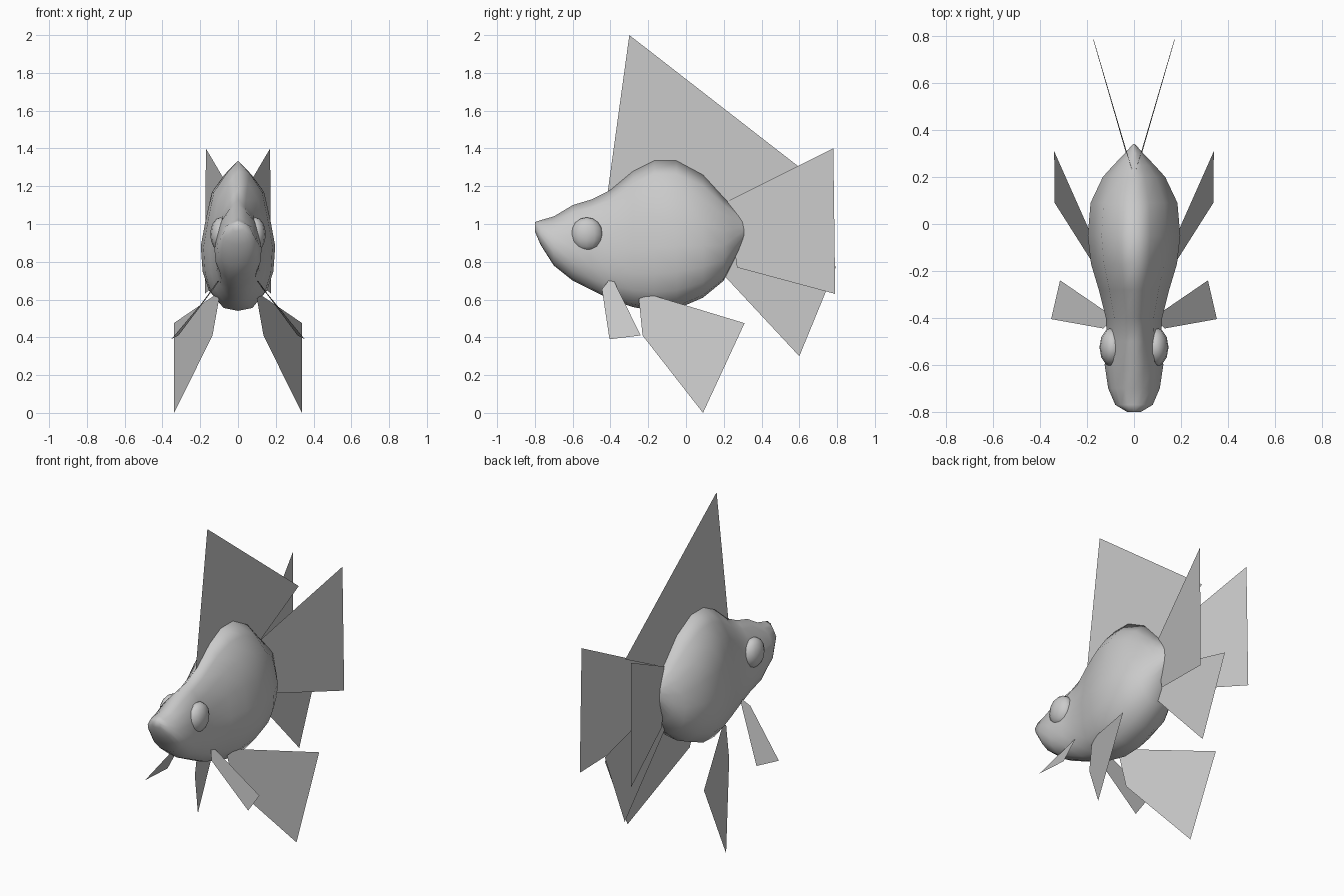
import bpy
import bmesh
from mathutils import Vector

# Remove the default cube only
default_cube = bpy.data.objects.get("Cube")
if default_cube:
    bpy.data.objects.remove(default_cube, do_unlink=True)


def make_material(name, colour):
    material = bpy.data.materials.new(name)
    material.use_nodes = True
    material.diffuse_color = colour
    shader = next(n for n in material.node_tree.nodes if n.type == "BSDF_PRINCIPLED")
    shader.inputs["Base Color"].default_value = colour
    return material


grey = make_material("plain grey", (0.59, 0.59, 0.59, 1))


def add_object(name, bm, smooth=False):
    mesh = bpy.data.meshes.new(name)
    bm.to_mesh(mesh)
    bm.free()
    mesh.materials.append(grey)
    for polygon in mesh.polygons:
        polygon.use_smooth = smooth
    obj = bpy.data.objects.new(name, mesh)
    bpy.context.collection.objects.link(obj)
    return obj


def add_fin(name, points):
    """A fin is a single thin sheet."""
    bm = bmesh.new()
    bm.faces.new([bm.verts.new(point) for point in points])
    return add_object(name, bm)


def add_fin_pair(name, points):
    add_fin("left_" + name, points)
    add_fin("right_" + name, [(-x, y, z) for x, y, z in reversed(points)])


# Body: half section from the ridge to the belly, as fractions of width and height
half_section = [(0, 1), (.35, .82), (.7, .58), (.87, .2), (1, -.15),
                (.95, -.5), (.78, -.75), (.42, -.96), (0, -1)]
section = half_section + [(-u, v) for u, v in reversed(half_section[1:-1])]

# Body stations: position along y, top, bottom, half width
stations = [(-.8, 1.01, .96, .03), (-.77, 1.02, .89, .08), (-.7, 1.04, .78, .11),
            (-.6, 1.1, .7, .125), (-.5, 1.13, .65, .115), (-.4, 1.18, .6, .12),
            (-.28, 1.28, .56, .15), (-.17, 1.335, .54, .183), (-.05, 1.335, .55, .197),
            (.09, 1.26, .61, .185), (.2, 1.14, .7, .133), (.25, 1.09, .8, .088),
            (.3, 1.04, .9, .04), (.34, 1, .96, .005)]

bm = bmesh.new()
rings = []
for y, top, bottom, width in stations:
    middle, half_height = (top + bottom) / 2, (top - bottom) / 2
    rings.append([bm.verts.new((u * width, y, middle + v * half_height))
                  for u, v in section])
for front, back in zip(rings, rings[1:]):
    for i in range(len(section)):
        j = (i + 1) % len(section)
        bm.faces.new((front[i], front[j], back[j], back[i]))
bm.faces.new(rings[0])
bm.faces.new(rings[-1])
bmesh.ops.recalc_face_normals(bm, faces=bm.faces)
add_object("body", bm, smooth=True)

# Eyes: shallow bulges on the sides of the head
for side, sign in (("left", 1), ("right", -1)):
    bm = bmesh.new()
    bmesh.ops.create_uvsphere(bm, u_segments=12, v_segments=8, radius=1)
    bmesh.ops.scale(bm, vec=Vector((.055, .085, .09)), verts=bm.verts)
    bmesh.ops.translate(bm, vec=Vector((sign * .092, -.525, .945)), verts=bm.verts)
    add_object(side + "_eye", bm, smooth=True)

# Centre fins
add_fin("dorsal_fin", [(0, -.42, 1.13), (0, -.3, 2), (0, .595, 1.305), (0, .19, 1.1)])
add_fin("lower_tail_fin", [(0, .19, .74), (0, .6, .3), (0, .795, .775), (0, .25, .92)])

# Paired fins
add_fin_pair("tail_fin", [(.005, .22, 1.12), (.17, .78, 1.4),
                          (.175, .79, .63), (.025, .27, .77)])
add_fin_pair("belly_fin", [(.1, -.25, .605), (.12, -.185, .625), (.34, .31, .475),
                           (.338, .09, 0), (.135, -.23, .41)])
add_fin_pair("front_fin", [(.13, -.445, .655), (.1, -.41, .7), (.11, -.38, .695),
                           (.315, -.24, .41), (.353, -.405, .39)])
